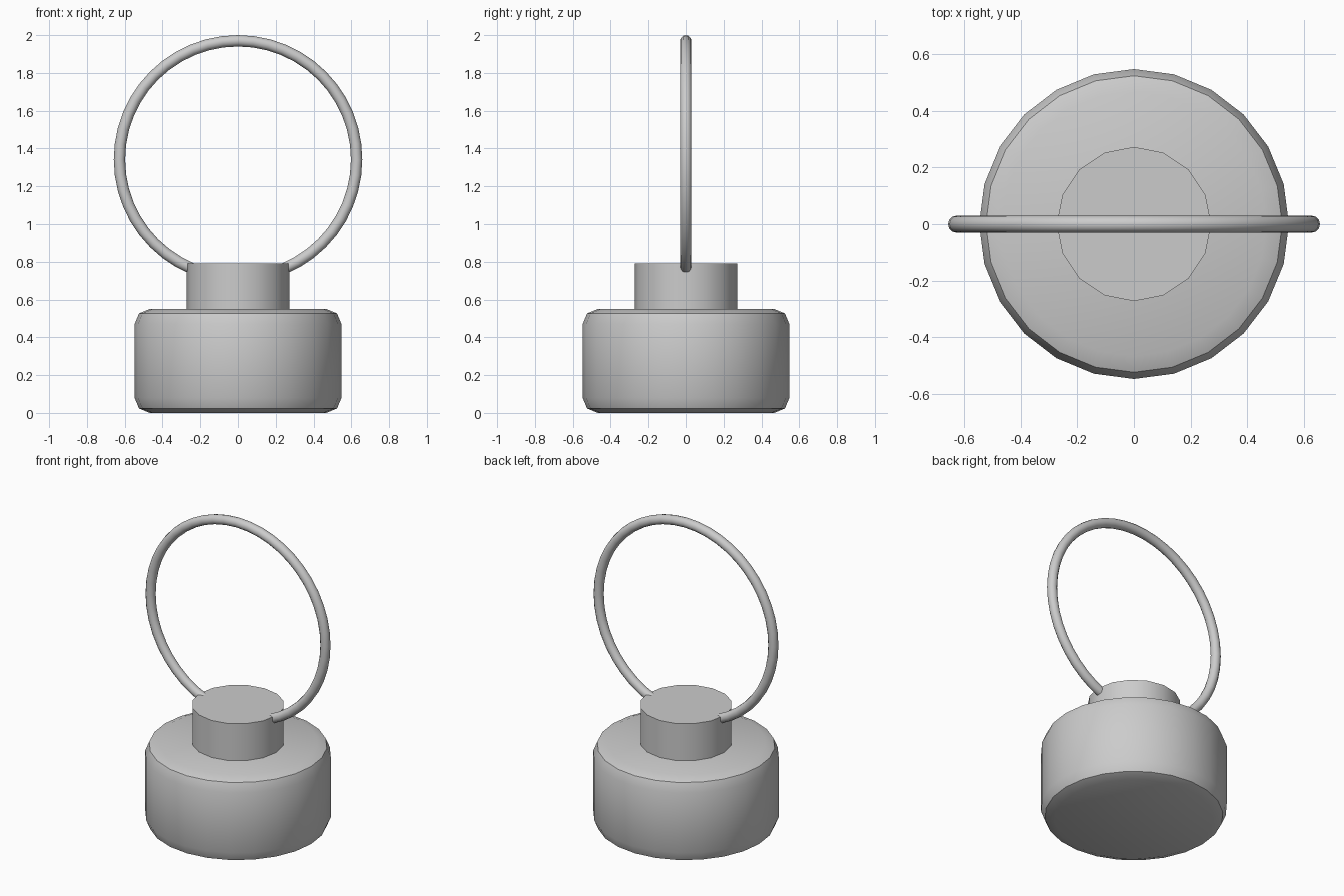
import bpy, math

if "Cube" in bpy.data.objects:
    bpy.data.objects.remove(bpy.data.objects["Cube"])

metal = bpy.data.materials.new("light_grey")
metal.diffuse_color = (0.6, 0.6, 0.6, 1)
metal.use_nodes = True
metal.node_tree.nodes["Principled BSDF"].inputs["Base Color"].default_value = metal.diffuse_color


def finish(name, angle=30):
    ob = bpy.context.object
    ob.name = name
    ob.data.materials.append(metal)
    bpy.ops.object.shade_smooth_by_angle(angle=math.radians(angle))
    return ob


def cylinder(name, radius, z0, z1, sides):
    bpy.ops.mesh.primitive_cylinder_add(vertices=sides, radius=radius, depth=z1 - z0,
                                        location=(0, 0, (z0 + z1) / 2))
    return bpy.context.object


# ornament body: short drum with rounded rims
body = cylinder("body", 0.548, 0, 0.55, 24)
bevel = body.modifiers.new("rounded_rims", 'BEVEL')
bevel.width = 0.08
bevel.segments = 2
bevel.limit_method = 'ANGLE'
bevel.angle_limit = math.radians(40)
bpy.ops.object.modifier_apply(modifier=bevel.name)
finish("body")

# neck cap
cylinder("neck", 0.273, 0.55, 0.79, 16)
finish("neck")

# hanging ring, upright in the xz plane, sunk into the neck
bpy.ops.mesh.primitive_torus_add(major_radius=0.628, minor_radius=0.03,
                                 major_segments=48, minor_segments=12,
                                 location=(0, 0, 1.342), rotation=(math.pi / 2, 0, 0))
finish("hanging_ring", 40)
